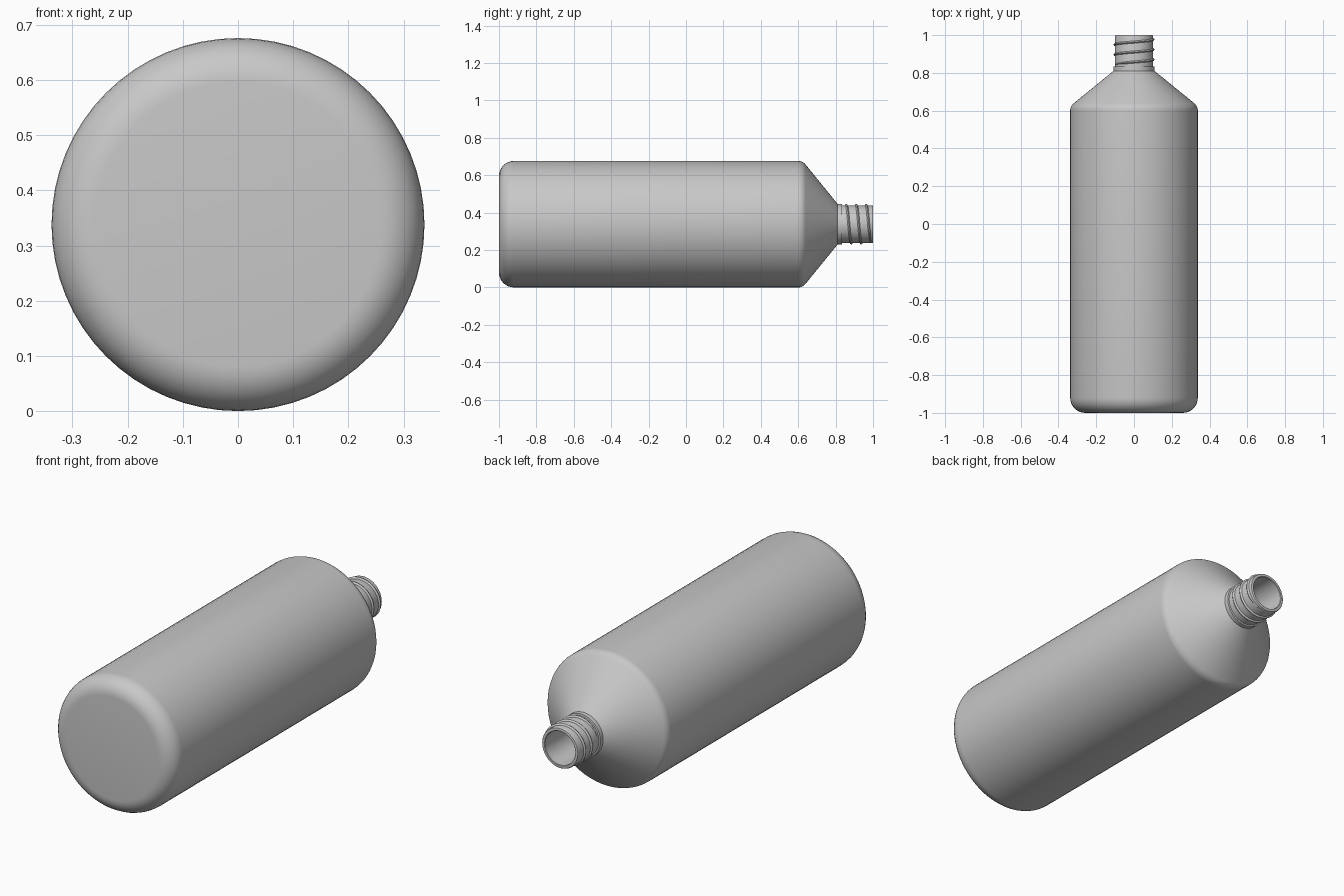
import bpy, bmesh, math

if "Cube" in bpy.data.objects:
    bpy.data.objects.remove(bpy.data.objects["Cube"])

SEGMENTS = 64
RADIUS = 0.338          # body radius, also the height of the bottle axis
plastic = bpy.data.materials.new("grey_plastic")
plastic.diffuse_color = (0.58, 0.58, 0.58, 1)
plastic.use_nodes = True
plastic.node_tree.nodes["Principled BSDF"].inputs["Base Color"].default_value = plastic.diffuse_color


def point(r, angle, y):
    """Position at radius r and angle around the bottle axis."""
    return (r * math.cos(angle), y, RADIUS + r * math.sin(angle))


def arc(cy, cr, rad, a0, a1, steps):
    """Profile arc as (radius, y) pairs; angle 0 points outwards, 90 to the neck."""
    out = []
    for i in range(steps + 1):
        a = math.radians(a0 + (a1 - a0) * i / steps)
        out.append((cr + rad * math.cos(a), cy + rad * math.sin(a)))
    return out


def finish(bm, name, angle):
    bmesh.ops.recalc_face_normals(bm, faces=bm.faces)
    mesh = bpy.data.meshes.new(name)
    bm.to_mesh(mesh)
    bm.free()
    obj = bpy.data.objects.new(name, mesh)
    bpy.context.collection.objects.link(obj)
    mesh.materials.append(plastic)
    bpy.ops.object.select_all(action='DESELECT')
    obj.select_set(True)
    bpy.context.view_layer.objects.active = obj
    bpy.ops.object.shade_smooth_by_angle(angle=math.radians(angle))
    return obj


def lathe(name, profile):
    """Revolve a profile around the axis and close both ends with a disc."""
    bm = bmesh.new()
    rings = [[bm.verts.new(point(r, 2 * math.pi * i / SEGMENTS, y))
              for i in range(SEGMENTS)] for r, y in profile]
    for a, b in zip(rings, rings[1:]):
        for i in range(SEGMENTS):
            j = (i + 1) % SEGMENTS
            bm.faces.new((a[i], a[j], b[j], b[i]))
    bm.faces.new(rings[0])
    bm.faces.new(rings[-1])
    return finish(bm, name, 30)


# Bottle: outer wall from base to mouth, then the inner wall back down
outer = (arc(-0.92, 0.258, 0.08, -90, 0, 8)
         + arc(0.60, 0.288, 0.05, 0, 51, 5)
         + [(0.108, 0.811), (0.108, 0.833), (0.101, 0.835)]
         + arc(0.995, 0.096, 0.005, 0, 90, 3))
inner = [(0.086, 1.0), (0.084, 0.998), (0.084, 0.805), (0.305, 0.625),
         (0.318, 0.60), (0.318, -0.92), (0.30, -0.965), (0.258, -0.98)]
lathe("bottle", outer + inner)

# Screw thread: a small rounded ridge wound around the neck, tapered at its ends
TURNS, PITCH, STEPS = 2.75, 0.053, 176
bm = bmesh.new()
rings = []
for i in range(STEPS + 1):
    t = i / STEPS
    a = math.pi - 2 * math.pi * TURNS * t
    y = 0.846 + PITCH * TURNS * t - 0.002
    s = min(1, 0.15 + 12 * t, 0.15 + 12 * (1 - t))
    section = [(0.098, -0.007), (0.106, -0.005), (0.109, 0),
               (0.106, 0.005), (0.098, 0.007)]
    rings.append([bm.verts.new(point(0.098 + (r - 0.098) * s, a, y + d * s))
                  for r, d in section])
for a, b in zip(rings, rings[1:]):
    for k in range(5):
        m = (k + 1) % 5
        bm.faces.new((a[k], a[m], b[m], b[k]))
bm.faces.new(rings[0])
bm.faces.new(rings[-1])
finish(bm, "neck_thread", 60)
